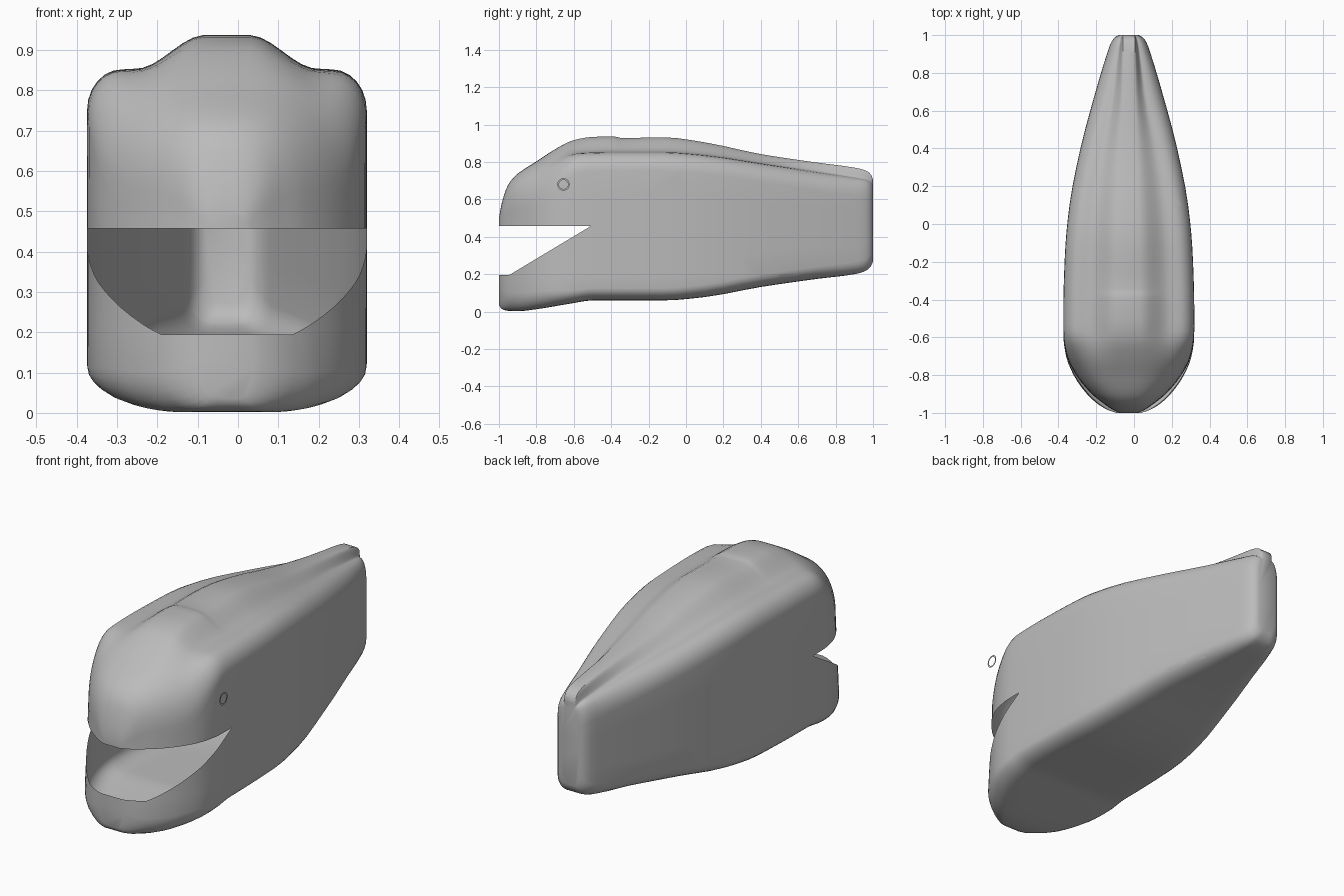
import bpy, bmesh, math
from mathutils import Vector

if "Cube" in bpy.data.objects:
    bpy.data.objects.remove(bpy.data.objects["Cube"])

CX = -0.0275          # body sits slightly off centre, the eye ring balances it
LIP = 0.457           # height of the upper lip

grey = bpy.data.materials.new("plain grey")
grey.diffuse_color = (0.5, 0.5, 0.5, 1)
grey.use_nodes = True
grey.node_tree.nodes["Principled BSDF"].inputs["Base Color"].default_value = grey.diffuse_color

# Stations: y, lower half width, upper half width, bottom, shoulder height, crest height
STATIONS = [
    (-1.00, .065, .045, .035, .490, .500),
    (-.985, .110, .080, .014, .560, .580),
    (-.950, .168, .130, .004, .650, .680),
    (-.900, .222, .192, .002, .705, .737),
    (-.800, .292, .276, .013, .765, .803),
    (-.700, .332, .326, .029, .820, .868),
    (-.600, .346, .345, .046, .845, .917),
    (-.500, .347, .347, .060, .850, .934),
    (-.390, .346, .346, .060, .852, .937),
    (-.340, .345, .345, .060, .852, .928),
    (-.120, .336, .336, .060, .852, .932),
    (.100, .314, .314, .078, .836, .905),
    (.400, .256, .256, .132, .792, .842),
    (.700, .176, .176, .175, .746, .797),
    (.900, .116, .116, .200, .715, .770),
    (.960, .094, .094, .218, .705, .755),
    (.990, .072, .072, .245, .690, .732),
    (1.00, .052, .052, .270, .675, .705),
]


def smooth_row(a, b, prev, nxt, t):
    """Monotone cubic between two stations."""
    def slope(p, q, r, i):
        d0, d1 = (q[i] - p[i]) / (q[0] - p[0]), (r[i] - q[i]) / (r[0] - q[0])
        return 2 * d0 * d1 / (d0 + d1) if d0 * d1 > 0 else 0
    h, out = b[0] - a[0], [a[0] + (b[0] - a[0]) * t]
    for i in range(1, 6):
        lin = (b[i] - a[i]) / h
        m0 = slope(prev, a, b, i) if prev else lin
        m1 = slope(a, b, nxt, i) if nxt else lin
        out.append(a[i] * (1 + 2 * t) * (1 - t) ** 2 + b[i] * t * t * (3 - 2 * t)
                   + h * (m0 * t * (1 - t) ** 2 + m1 * t * t * (t - 1)))
    return out


def section(y, wl, wu, bottom, shoulder, crest):
    """Half outline from the belly centre up to the crest."""
    nose = min(1, max(0, (-.56 - y) / .28))
    nose = nose * nose * (3 - 2 * nose)
    rx = min(.085, wu * .45)
    rz = min(.10, (shoulder - LIP) * .8)
    bx, bz = min(.10, wl * .55), .065 + .035 * nose
    pts = [(0, bottom), (.5 * (wl - bx), bottom)]
    for i in range(7):                                   # belly corner
        a = i / 6 * math.pi / 2
        pts.append((wl - bx + bx * math.sin(a), bottom + bz - bz * math.cos(a)))
    low = bottom + bz
    round_top = LIP + .2 * (crest - LIP)
    top = (shoulder - rz) * (1 - nose) + round_top * nose
    for f in (.25, .5, .75):                             # flat side
        pts.append((wl + (wu - wl) * f, low + (top - low) * f))
    upper = []
    for i in range(7):                                   # shoulder corner
        a = i / 6 * math.pi / 2
        upper.append((wu - rx + rx * math.cos(a), shoulder - rz + rz * math.sin(a)))
    x0, x1 = wu - rx, min(max(wu * .17, .032), wu * .5)  # sweep up to the crest
    for i in range(1, 9):
        f = i / 8
        g = max(0, (f - .2) / .8)
        lift = .12 * f + .88 * g * g * (3 - 2 * g)
        upper.append((x0 + (x1 - x0) * f, shoulder + (crest - shoulder) * lift))
    upper.append((0, crest))
    last = len(upper) - 1
    for i, (x, z) in enumerate(upper):                   # blend into a domed snout
        a = i / last * math.pi / 2
        ex = wu * max(0, math.cos(a)) ** .8 if i < last else 0
        ez = round_top + (crest - round_top) * math.sin(a) ** .8
        pts.append((x + (ex - x) * nose, z + (ez - z) * nose))
    return pts


def finish(bm, name):
    mesh = bpy.data.meshes.new(name)
    bm.to_mesh(mesh)
    bm.free()
    mesh.materials.append(grey)
    ob = bpy.data.objects.new(name, mesh)
    bpy.context.collection.objects.link(ob)
    return ob


# Body: rings lofted from nose to tail
rows = []
for i in range(len(STATIONS) - 1):
    a, b = STATIONS[i], STATIONS[i + 1]
    prev = STATIONS[i - 1] if i else None
    nxt = STATIONS[i + 2] if i + 2 < len(STATIONS) else None
    n = 3 if b[0] - a[0] > .03 else 2
    rows += [smooth_row(a, b, prev, nxt, k / n) for k in range(n)]
rows.append(STATIONS[-1])

bm = bmesh.new()
rings = []
for row in rows:
    half = section(*row)
    loop = half + [(-x, z) for x, z in half[-2:0:-1]]
    rings.append([bm.verts.new((x + CX, row[0], z)) for x, z in loop])
for r0, r1 in zip(rings, rings[1:]):
    for j in range(len(r0)):
        k = (j + 1) % len(r0)
        bm.faces.new((r0[j], r0[k], r1[k], r1[j]))
bm.faces.new(rings[0])
bm.faces.new(rings[-1])

# Open mouth: cut along the upper lip, the sloping jaw and the flat chin
SLOPE, HINGE, CHIN = .6, -.51, .195
for co, no in (((0, HINGE, LIP), (0, 0, 1)),
               ((0, HINGE, LIP), (0, -SLOPE, 1)),
               ((0, -1, CHIN), (0, 0, 1))):
    bmesh.ops.bisect_plane(bm, geom=bm.verts[:] + bm.edges[:] + bm.faces[:],
                           plane_co=Vector(co), plane_no=Vector(no), dist=1e-5)
gap = []
for f in bm.faces:
    c = f.calc_center_median()
    if max(CHIN, LIP + SLOPE * (c.y - HINGE)) < c.z < LIP:
        gap.append(f)
bmesh.ops.recalc_face_normals(bm, faces=bm.faces[:])
bmesh.ops.delete(bm, geom=gap, context='FACES')
body = finish(bm, "body_shell")
bpy.context.view_layer.objects.active = body
body.select_set(True)
bpy.ops.object.shade_smooth_by_angle(angle=math.radians(40))

# Eye: thin flat ring standing off the right side
bm = bmesh.new()
SEG = 32
loops = [[bm.verts.new((.375, -.655 + r * math.cos(2 * math.pi * i / SEG),
                        .68 + r * math.sin(2 * math.pi * i / SEG)))
          for i in range(SEG)] for r in (.024, .033)]
for i in range(SEG):
    k = (i + 1) % SEG
    bm.faces.new((loops[0][i], loops[1][i], loops[1][k], loops[0][k]))
finish(bm, "eye_ring")
